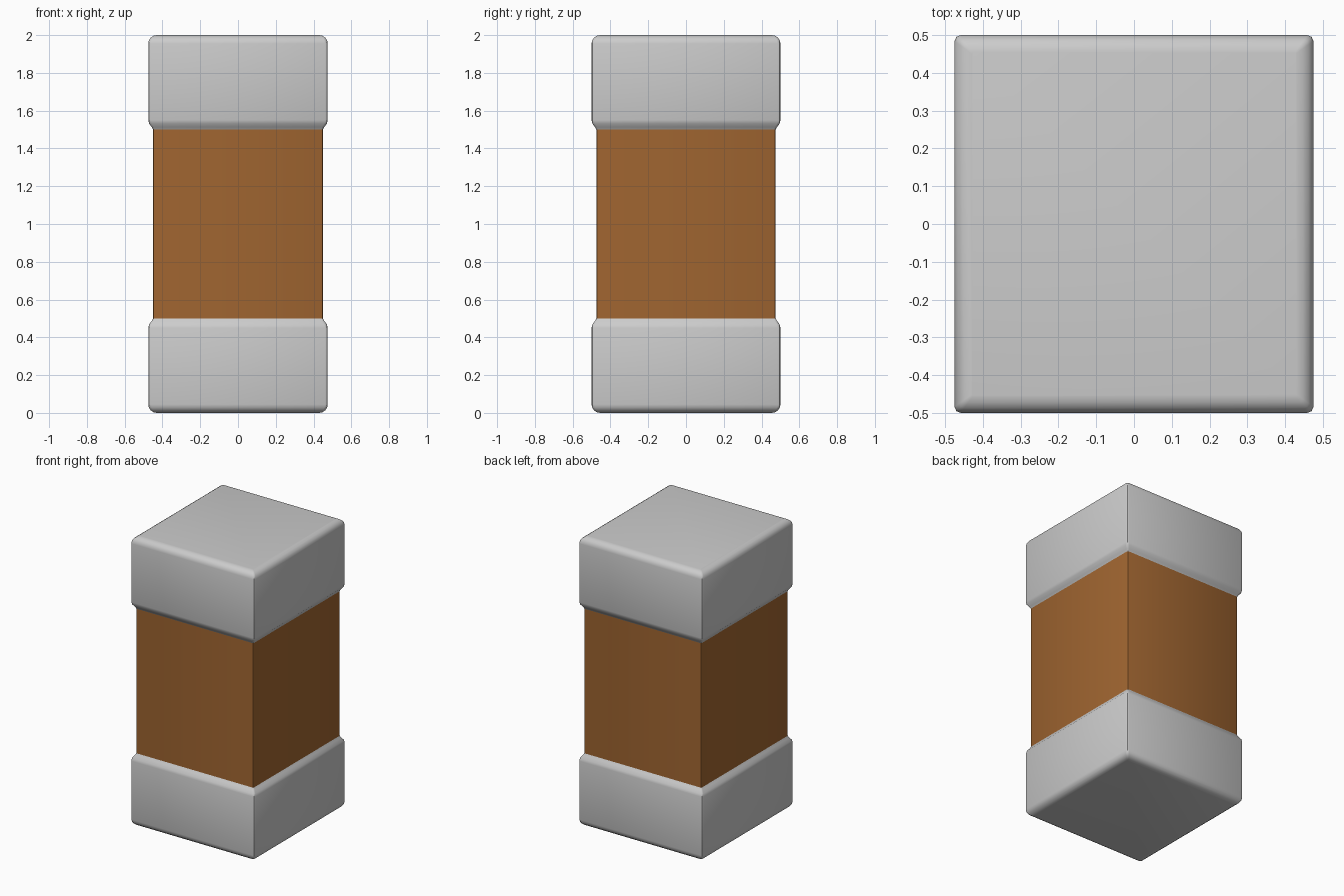
import bpy
import bmesh
import math

default = bpy.data.objects.get("Cube")
if default:
    bpy.data.objects.remove(default, do_unlink=True)


def material(name, rgb, roughness):
    mat = bpy.data.materials.new(name)
    mat.use_nodes = True
    mat.diffuse_color = (*rgb, 1)
    shader = mat.node_tree.nodes["Principled BSDF"]
    shader.inputs["Base Color"].default_value = (*rgb, 1)
    shader.inputs["Roughness"].default_value = roughness
    return mat


silver = material("silver metal", (0.6, 0.6, 0.6), 0.4)
brown = material("brown ceramic", (0.35, 0.13, 0.03), 0.6)


def ring(bm, hx, hy, cut, z):
    """Rectangle with narrow rounded corners, counter-clockwise."""
    verts = []
    for sx, sy, start in ((1, 1, 0), (-1, 1, 90), (-1, -1, 180), (1, -1, 270)):
        for step in range(3):
            a = math.radians(start + step * 45)
            verts.append(bm.verts.new((sx * (hx - cut) + cut * math.cos(a),
                                       sy * (hy - cut) + cut * math.sin(a), z)))
    return verts


def loft(name, profile, hx, hy, mat):
    """Stack rings of (inset, corner cut, height) and close both ends."""
    bm = bmesh.new()
    rings = [ring(bm, hx - inset, hy - inset, cut, z) for inset, cut, z in profile]
    for low, high in zip(rings, rings[1:]):
        n = len(low)
        for i in range(n):
            j = (i + 1) % n
            bm.faces.new((low[i], low[j], high[j], high[i]))
    bm.faces.new(rings[0][::-1])
    bm.faces.new(rings[-1])
    bmesh.ops.recalc_face_normals(bm, faces=bm.faces[:])
    mesh = bpy.data.meshes.new(name)
    bm.to_mesh(mesh)
    bm.free()
    obj = bpy.data.objects.new(name, mesh)
    bpy.context.collection.objects.link(obj)
    mesh.materials.append(mat)
    bpy.ops.object.select_all(action="DESELECT")
    obj.select_set(True)
    bpy.context.view_layer.objects.active = obj
    bpy.ops.object.shade_smooth_by_angle(angle=math.radians(35))
    return obj


# End cap profile: rounded outer rim, straight wall, taper onto the body
RIM = 0.045
cap = []
for step in range(5):
    a = math.radians(step * 22.5)
    cap.append((RIM * (1 - math.sin(a)), 0.004 + 0.012 * math.sin(a),
                RIM * (1 - math.cos(a))))
cap += [(0, 0.016, 0.45), (0.004, 0.015, 0.468), (0.018, 0.012, 0.487), (0.025, 0.01, 0.5)]

loft("bottom_cap", cap, 0.475, 0.5, silver)
loft("top_cap", [(i, c, 2 - z) for i, c, z in reversed(cap)], 0.475, 0.5, silver)

# Ceramic body between the caps
loft("body", [(0, 0.01, 0.49), (0, 0.01, 1.51)], 0.45, 0.475, brown)
